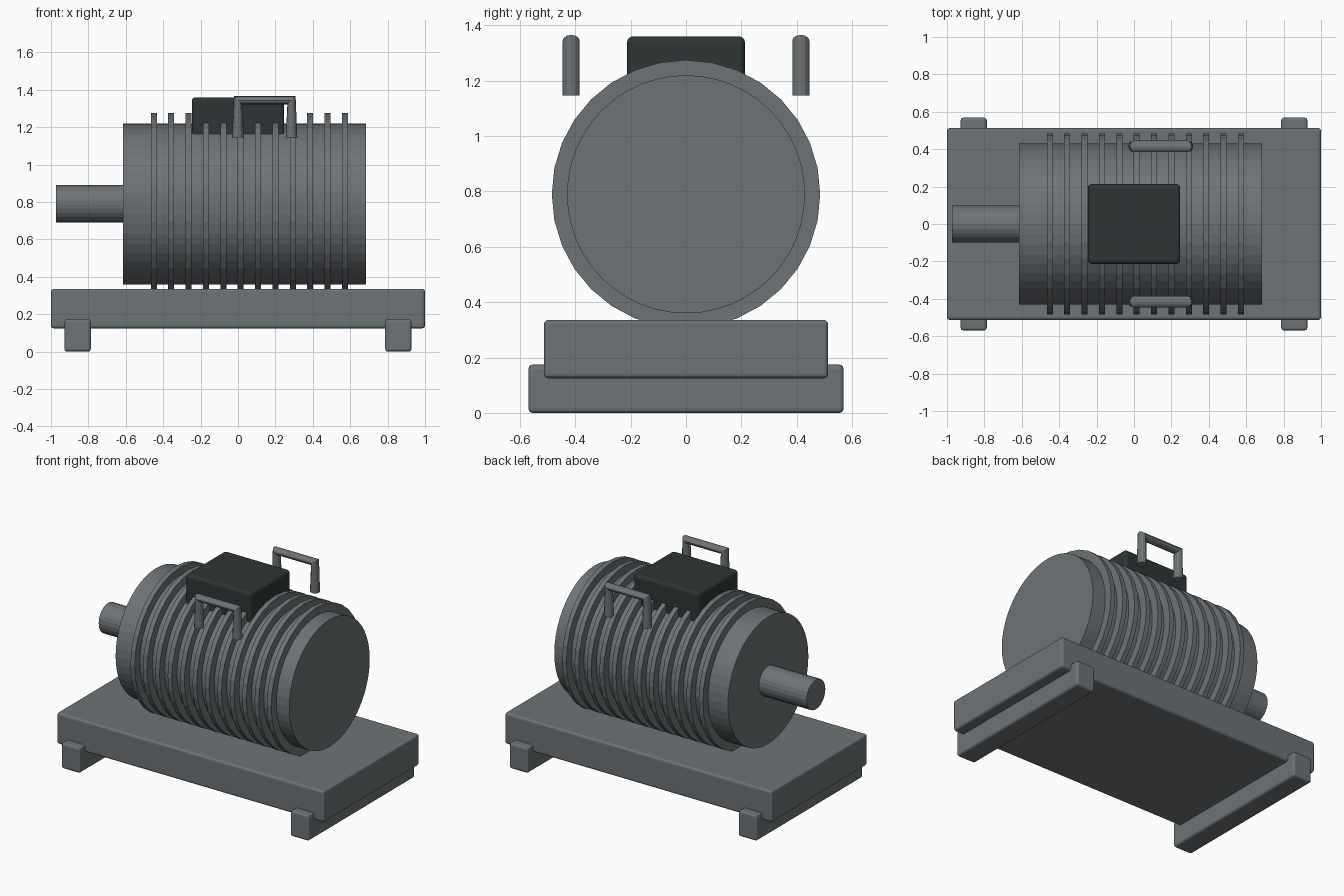
import bpy
import math

if "Cube" in bpy.data.objects:
    bpy.data.objects.remove(bpy.data.objects["Cube"])


def material(name, rgb):
    m = bpy.data.materials.new(name)
    m.diffuse_color = (*rgb, 1)
    m.use_nodes = True
    m.node_tree.nodes["Principled BSDF"].inputs["Base Color"].default_value = m.diffuse_color
    return m


GREY = material("steel grey", (0.155, 0.172, 0.184))
DARK = material("dark green grey", (0.026, 0.037, 0.035))
AXIS_Z = 0.79  # height of the motor axis


def box(name, x, y, z, mat, bevel=0.015):
    """Bevelled box from (min, max) ranges."""
    bpy.ops.mesh.primitive_cube_add(
        size=1, location=[(a + b) / 2 for a, b in (x, y, z)])
    ob = bpy.context.object
    ob.name = name
    ob.scale = [b - a for a, b in (x, y, z)]
    bpy.ops.object.transform_apply(location=False, rotation=False, scale=True)
    mod = ob.modifiers.new("bevel", 'BEVEL')
    mod.width = bevel
    mod.segments = 3
    ob.data.materials.append(mat)
    return ob


def rod(name, x0, x1, radius, sides):
    """Cylinder along x on the motor axis."""
    bpy.ops.mesh.primitive_cylinder_add(
        vertices=sides, radius=radius, depth=x1 - x0,
        location=((x0 + x1) / 2, 0, AXIS_Z), rotation=(0, math.pi / 2, 0))
    ob = bpy.context.object
    ob.name = name
    ob.data.materials.append(GREY)
    return ob


# Base plate and the two cross feet
box("base_plate", (-1, 1), (-0.513, 0.513), (0.125, 0.336), GREY)
for side, x in (("left", -0.857), ("right", 0.857)):
    box(side + "_foot", (x - 0.07, x + 0.07), (-0.569, 0.569), (0, 0.174), GREY)

# Motor housing, output shaft and cooling fins
rod("motor_housing", -0.615, 0.685, 0.43, 48)
rod("output_shaft", -0.973, -0.6, 0.1, 24)
for i in range(12):
    x = -0.45 + i * 0.0929
    rod(f"cooling_fin_{i + 1}", x - 0.016, x + 0.016, 0.485, 32)

# Terminal box on top
box("terminal_box", (-0.247, 0.247), (-0.213, 0.213), (1.12, 1.36), DARK, 0.02)

# Lifting handles, one each side
for side, y in (("front", -0.415), ("back", 0.415)):
    cu = bpy.data.curves.new(side + "_handle", 'CURVE')
    cu.dimensions = '3D'
    cu.bevel_depth = 0.031
    cu.bevel_resolution = 4
    cu.use_fill_caps = True
    sp = cu.splines.new('POLY')
    sp.use_smooth = False
    path = [(0, 1.146), (0, 1.344), (0.286, 1.344), (0.286, 1.146)]
    sp.points.add(len(path) - 1)
    for p, (x, z) in zip(sp.points, path):
        p.co = (x, y, z, 1)
    cu.materials.append(GREY)
    bpy.context.collection.objects.link(
        bpy.data.objects.new(side + "_handle", cu))
